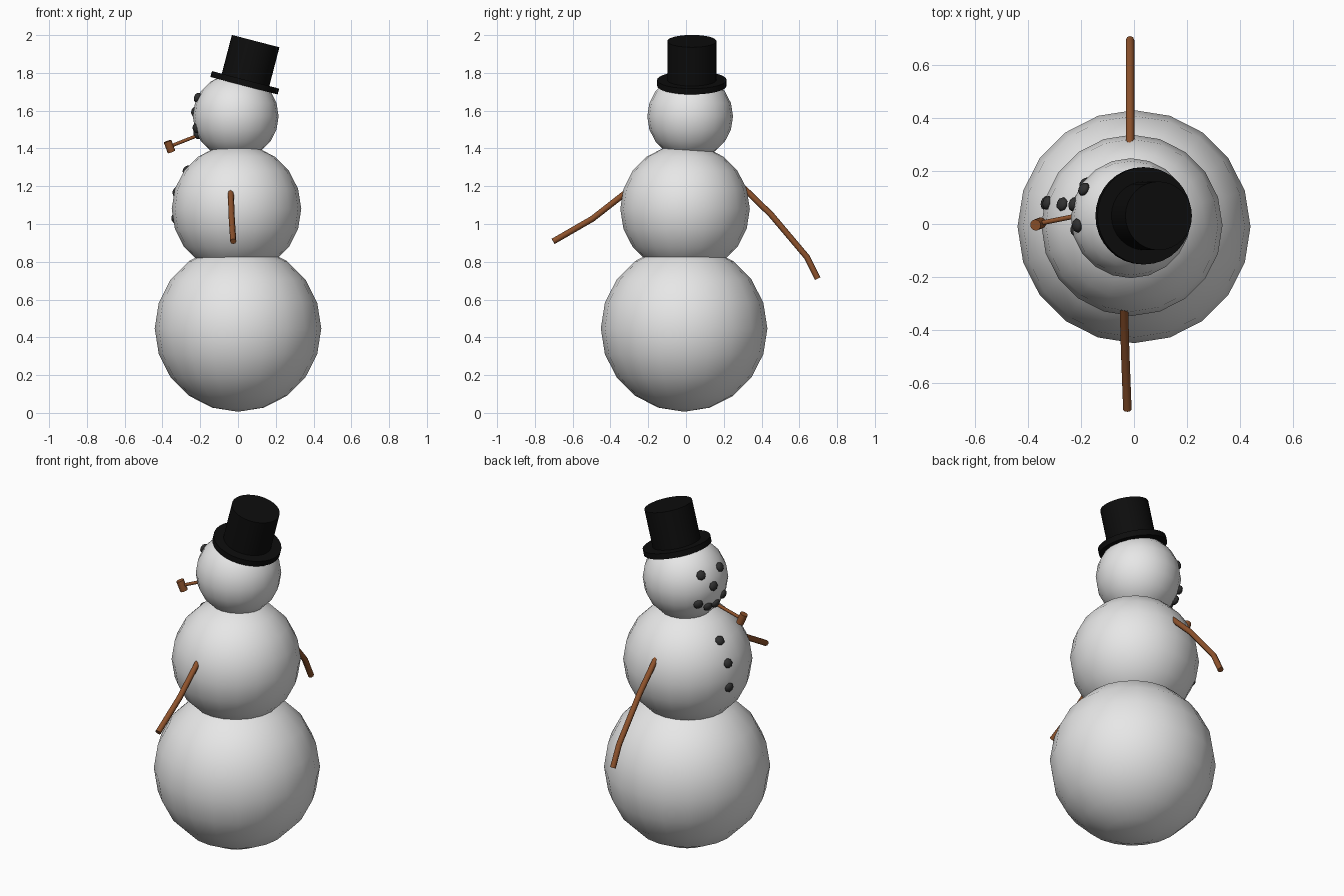
import bpy
import math
from mathutils import Vector

cube = bpy.data.objects.get("Cube")
if cube:
    bpy.data.objects.remove(cube, do_unlink=True)


def material(name, color):
    mat = bpy.data.materials.new(name)
    mat.use_nodes = True
    mat.diffuse_color = (*color, 1)
    bsdf = next(n for n in mat.node_tree.nodes if n.type == 'BSDF_PRINCIPLED')
    bsdf.inputs["Base Color"].default_value = (*color, 1)
    bsdf.inputs["Roughness"].default_value = 0.8
    return mat


SNOW = material("snow_white", (0.8, 0.8, 0.8))
COAL = material("coal_grey", (0.03, 0.03, 0.03))
HAT = material("hat_black", (0.004, 0.004, 0.004))
WOOD = material("wood_brown", (0.27, 0.085, 0.025))


def finish(name, mat, angle=None):
    obj = bpy.context.object
    obj.name = name
    obj.data.materials.clear()
    obj.data.materials.append(mat)
    if angle is None:
        bpy.ops.object.shade_smooth()
    else:
        bpy.ops.object.shade_smooth_by_angle(angle=math.radians(angle))
    return obj


def ball(name, center, radius):
    bpy.ops.mesh.primitive_uv_sphere_add(segments=20, ring_count=10, radius=radius, location=center)
    return finish(name, SNOW)


def rod(name, start, end, radius, mat, sides=32):
    """Cylinder running from start to end."""
    a, b = Vector(start), Vector(end)
    bpy.ops.mesh.primitive_cylinder_add(vertices=sides, radius=radius, depth=(b - a).length,
                                        location=(a + b) / 2)
    obj = finish(name, mat, 50)
    obj.rotation_euler = (b - a).to_track_quat('Z', 'Y').to_euler()
    return obj


def coal(name, center, point):
    """Flattened lump pressed into the snow, facing away from center."""
    outward = (Vector(point) - center).normalized()
    bpy.ops.mesh.primitive_uv_sphere_add(segments=8, ring_count=6, radius=0.027, location=point)
    obj = finish(name, COAL)
    obj.scale = (1, 1, 0.65)
    obj.rotation_euler = outward.to_track_quat('Z', 'Y').to_euler()


def stick(name, points, radius):
    """Bent twig as a round tube along points."""
    curve = bpy.data.curves.new(name, 'CURVE')
    curve.dimensions = '3D'
    curve.bevel_depth = radius
    curve.bevel_resolution = 2
    curve.use_fill_caps = True
    spline = curve.splines.new('POLY')
    spline.points.add(len(points) - 1)
    for p, co in zip(spline.points, points):
        p.co = (*co, 1)
    obj = bpy.data.objects.new(name, curve)
    bpy.context.collection.objects.link(obj)
    bpy.ops.object.select_all(action='DESELECT')
    obj.select_set(True)
    bpy.context.view_layer.objects.active = obj
    bpy.ops.object.convert(target='MESH')
    finish(name, WOOD, 50)


# Snow balls
belly = Vector((-0.008, -0.005, 1.08))
skull = Vector((-0.012, 0.022, 1.57))
ball("base_ball", (0, -0.01, 0.447), 0.441)
ball("middle_ball", belly, 0.343)
ball("head_ball", skull, 0.227)

# Top hat, tilted sideways
up = Vector((0.252, 0, 0.968))
brim_top = Vector((0.04, 0.031, 1.763))
rod("hat_brim", brim_top - up * 0.032, brim_top, 0.184, HAT)
rod("hat_crown", brim_top - up * 0.01, brim_top + up * 0.212, 0.13, HAT)

# Face: eyes, nose and mouth
face = {
    "left_eye": (-0.215, -0.006, 1.67),
    "right_eye": (-0.19, 0.132, 1.667),
    "nose": (-0.23, 0.075, 1.593),
    "mouth_1": (-0.186, 0.152, 1.504),
    "mouth_2": (-0.207, 0.093, 1.474),
    "mouth_3": (-0.217, 0.035, 1.474),
    "mouth_4": (-0.222, -0.024, 1.506),
}
for name, point in face.items():
    coal(name, skull, point)

# Buttons down the front
for i, point in enumerate([(-0.272, 0.075, 1.286), (-0.328, 0.08, 1.169), (-0.335, 0.08, 1.03)]):
    coal(f"button_{i + 1}", belly, point)

# Pipe
rod("pipe_stem", (-0.19, 0.036, 1.478), (-0.36, 0.002, 1.411), 0.009, WOOD, 12)
rod("pipe_bowl", (-0.352, 0.004, 1.382), (-0.373, -0.004, 1.438), 0.021, WOOD, 16)

# Twig arms
stick("right_arm", [(-0.015, 0.29, 1.205), (-0.015, 0.45, 1.05),
                    (-0.015, 0.64, 0.825), (-0.015, 0.697, 0.71)], 0.016)
stick("left_arm", [(-0.039, -0.29, 1.188), (-0.033, -0.495, 1.028),
                   (-0.025, -0.703, 0.908)], 0.016)
